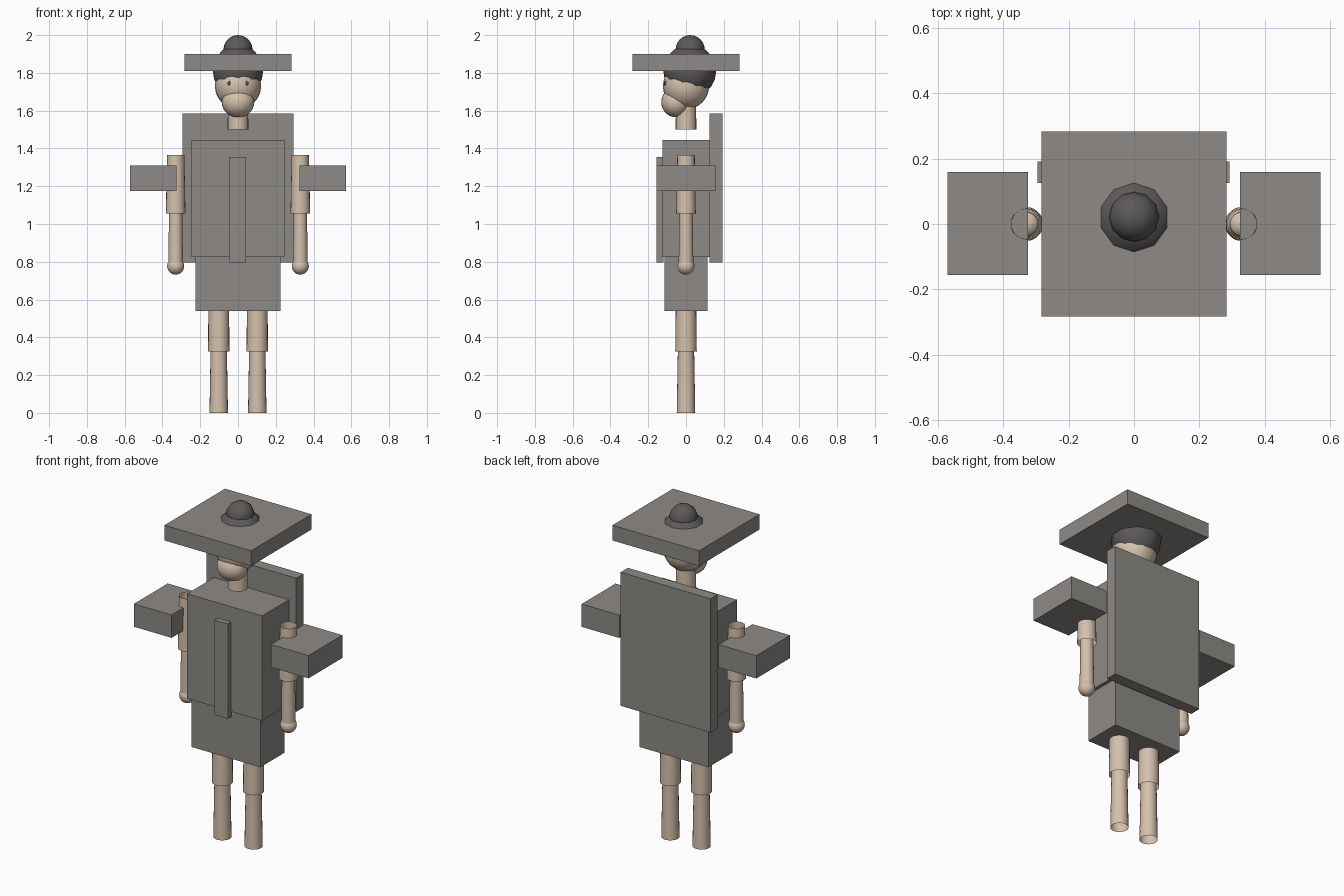
import bpy, bmesh, math
from mathutils import Matrix, Vector

cube = bpy.data.objects.get("Cube")
if cube:
    bpy.data.objects.remove(cube, do_unlink=True)


def material(name, rgb):
    m = bpy.data.materials.new(name)
    m.use_nodes = True
    m.diffuse_color = (*rgb, 1)
    m.node_tree.nodes["Principled BSDF"].inputs["Base Color"].default_value = (*rgb, 1)
    return m


SKIN = material("skin", (0.66, 0.53, 0.41))
CLOTH = material("grey_armour", (0.27, 0.255, 0.24))
HAIR = material("dark_hair", (0.11, 0.10, 0.10))


def finish(name, bm, mat, smooth=0):
    mesh = bpy.data.meshes.new(name)
    bm.to_mesh(mesh)
    bm.free()
    mesh.materials.append(mat)
    ob = bpy.data.objects.new(name, mesh)
    bpy.context.collection.objects.link(ob)
    if smooth:
        bpy.ops.object.select_all(action="DESELECT")
        ob.select_set(True)
        bpy.context.view_layer.objects.active = ob
        bpy.ops.object.shade_smooth_by_angle(angle=math.radians(smooth))
    return ob


def box(name, lo, hi):
    lo, hi = Vector(lo), Vector(hi)
    bm = bmesh.new()
    bmesh.ops.create_cube(bm, size=1, matrix=Matrix.Translation((lo + hi) / 2)
                          @ Matrix.Diagonal((*(hi - lo), 1)))
    return finish(name, bm, CLOTH)


def ball(name, centre, radii, mat, segments=24, rings=16):
    bm = bmesh.new()
    bmesh.ops.create_uvsphere(bm, u_segments=segments, v_segments=rings, radius=1,
                              matrix=Matrix.Translation(centre) @ Matrix.Diagonal((*radii, 1)))
    return finish(name, bm, mat, 50)


def tube(name, x, z0, z1, r0, r1):
    """Open-ended tapered limb standing between two heights."""
    bm = bmesh.new()
    bmesh.ops.create_cone(bm, cap_ends=False, segments=20, radius1=r0, radius2=r1,
                          depth=z1 - z0, matrix=Matrix.Translation((x, 0, (z0 + z1) / 2)))
    return finish(name, bm, SKIN, 40)


# Clothing and armour slabs
box("skirt", (-0.225, -0.113, 0.54), (0.225, 0.113, 0.835))
box("torso", (-0.245, -0.125, 0.825), (0.245, 0.125, 1.445))
box("front_sash", (-0.045, -0.157, 0.795), (0.043, -0.12, 1.355))
box("back_panel", (-0.295, 0.125, 0.795), (0.293, 0.192, 1.585))
box("hat_brim", (-0.283, -0.283, 1.81), (0.283, 0.283, 1.9))

# Limbs and shoulder plates
for side, s in (("left", 1), ("right", -1)):
    x0, x1 = sorted((s * 0.325, s * 0.571))
    box(side + "_shoulder_plate", (x0, -0.157, 1.175), (x1, 0.159, 1.31))
    arm, leg = s * 0.33, s * 0.102
    tube(side + "_upper_arm", arm, 1.055, 1.365, 0.052, 0.046)
    tube(side + "_forearm", arm, 0.79, 1.07, 0.039, 0.035)
    ball(side + "_hand", (arm, 0, 0.777), (0.045,) * 3, SKIN)
    tube(side + "_thigh", leg, 0.325, 0.62, 0.057, 0.054)
    tube(side + "_shin", leg, 0, 0.34, 0.049, 0.043)
    ball(side + "_eye", (s * 0.047, -0.108, 1.745), (0.008, 0.008, 0.013), HAIR, 10, 8)

# Head, jaw and hair
tube("neck", 0, 1.5, 1.66, 0.055, 0.053)
ball("head", (0, 0, 1.73), (0.122,) * 3, SKIN)
ball("jaw", (0, -0.053, 1.645), (0.086, 0.078, 0.08), SKIN)
ball("hair", (0, 0.02, 1.81), (0.14,) * 3, HAIR, 10, 10)
ball("topknot", (0, 0.022, 1.923), (0.077,) * 3, HAIR, 12, 12)
